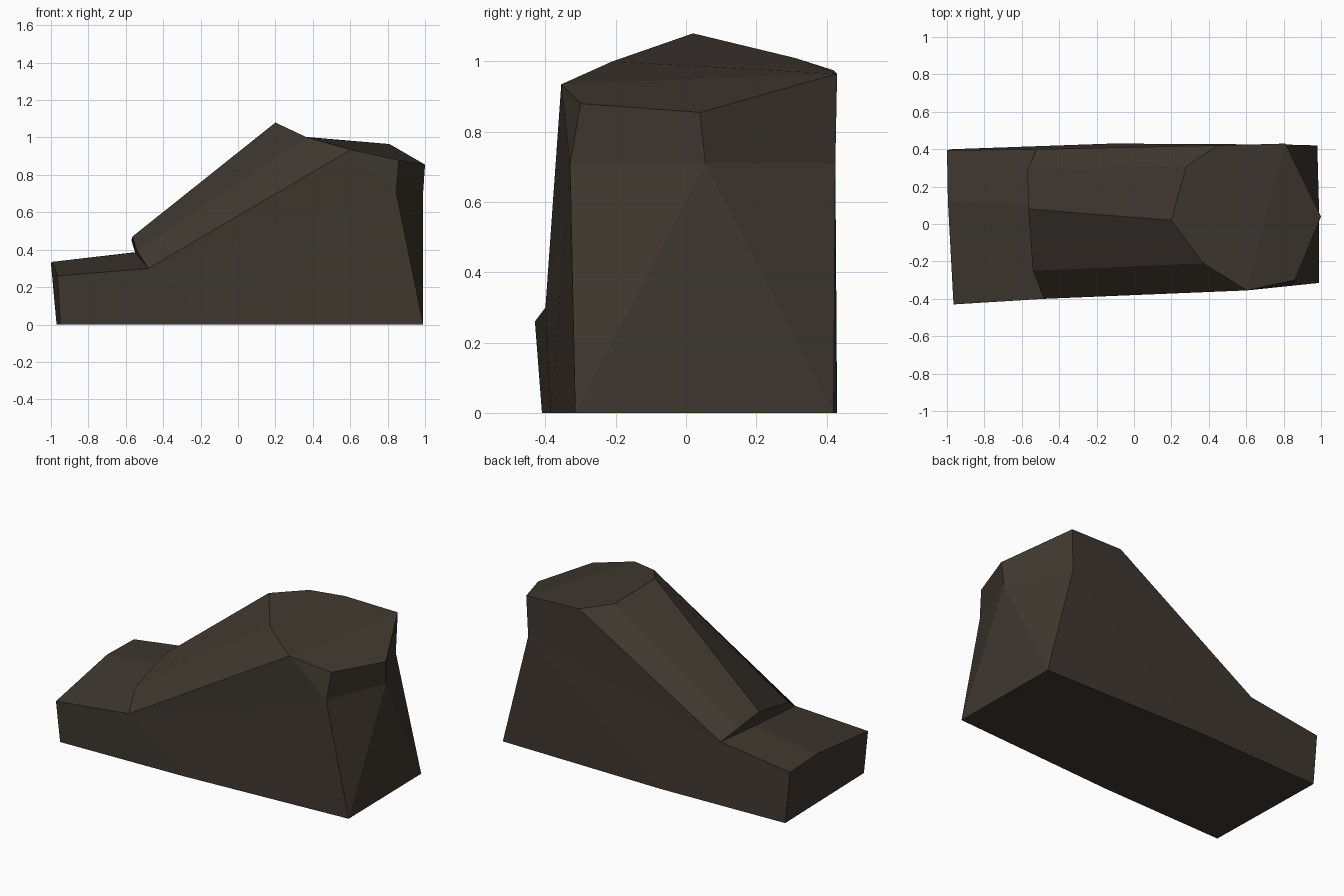
import bpy, bmesh

if "Cube" in bpy.data.objects:
    bpy.data.objects.remove(bpy.data.objects["Cube"])

brown = bpy.data.materials.new("dark brown")
brown.diffuse_color = (0.05, 0.039, 0.029, 1)
brown.use_nodes = True
brown.node_tree.nodes["Principled BSDF"].inputs["Base Color"].default_value = brown.diffuse_color

# Named outlines that wrap the low-poly boot-shaped block
outlines = {
    # sole on the ground
    "B": [(-.95, -.41, 0), (-.12, -.385, 0), (.99, -.315, 0),
          (.98, .42, 0), (-.12, .43, 0), (-.97, .40, 0)],
    # toe edge
    "T": [(-.965, -.43, .26), (-.995, .12, .335), (-1, .395, .325)],
    # crease where toe meets the raised instep
    "J": [(-.48, -.40, .30), (-.55, .10, .385), (-.52, .40, .39)],
    # front lip of the instep
    "V": [(-.54, -.25, .395), (-.565, .08, .47), (-.57, .29, .45)],
    # sloping top cap
    "R": [(.20, .02, 1.08), (.37, -.21, 1.0), (.605, -.355, .935), (.86, -.30, .88),
          (1, .04, .855), (.81, .43, .965), (.45, .42, .975), (.28, .31, 1.01)],
    # pinched line round the heel
    "H": [(.845, -.33, .71), (.99, .055, .71), (.80, .425, .71)],
}

panels = [
    "B0 B1 B2 B3 B4 B5",                                      # sole
    "B0 T0 T1 T2 B5", "T0 J0 J1 T1", "T1 J1 J2 T2",           # toe
    "J0 V0 V1 J1", "J1 V1 V2 J2",                             # instep lip
    "J0 V0 R1 R2", "V0 V1 R0 R1", "V1 V2 R7 R0", "V2 J2 R6 R7",  # instep
    "R0 R1 R2 R5 R6 R7", "R2 R3 R4 R5",                       # top cap
    "R3 R4 H1 H0", "R4 R5 H2 H1",                             # heel collar
    "H0 H1 B2", "H1 H2 B3", "B2 H1 B3",                       # heel
    "B0 B1 J0 T0", "J0 B1 H0", "J0 H0 R2", "B1 B2 H0", "R2 R3 H0",   # front side
    "B5 B4 J2 T2", "J2 B4 H2", "J2 H2 R6", "B4 B3 H2", "R6 R5 H2",   # back side
]

bm = bmesh.new()
v = {f"{k}{i}": bm.verts.new(p) for k, pts in outlines.items() for i, p in enumerate(pts)}
for panel in panels:
    bm.faces.new([v[n] for n in panel.split()])
bmesh.ops.recalc_face_normals(bm, faces=bm.faces[:])
mesh = bpy.data.meshes.new("boot_block")
bm.to_mesh(mesh)
bm.free()
mesh.materials.append(brown)
bpy.context.collection.objects.link(bpy.data.objects.new("boot_block", mesh))
